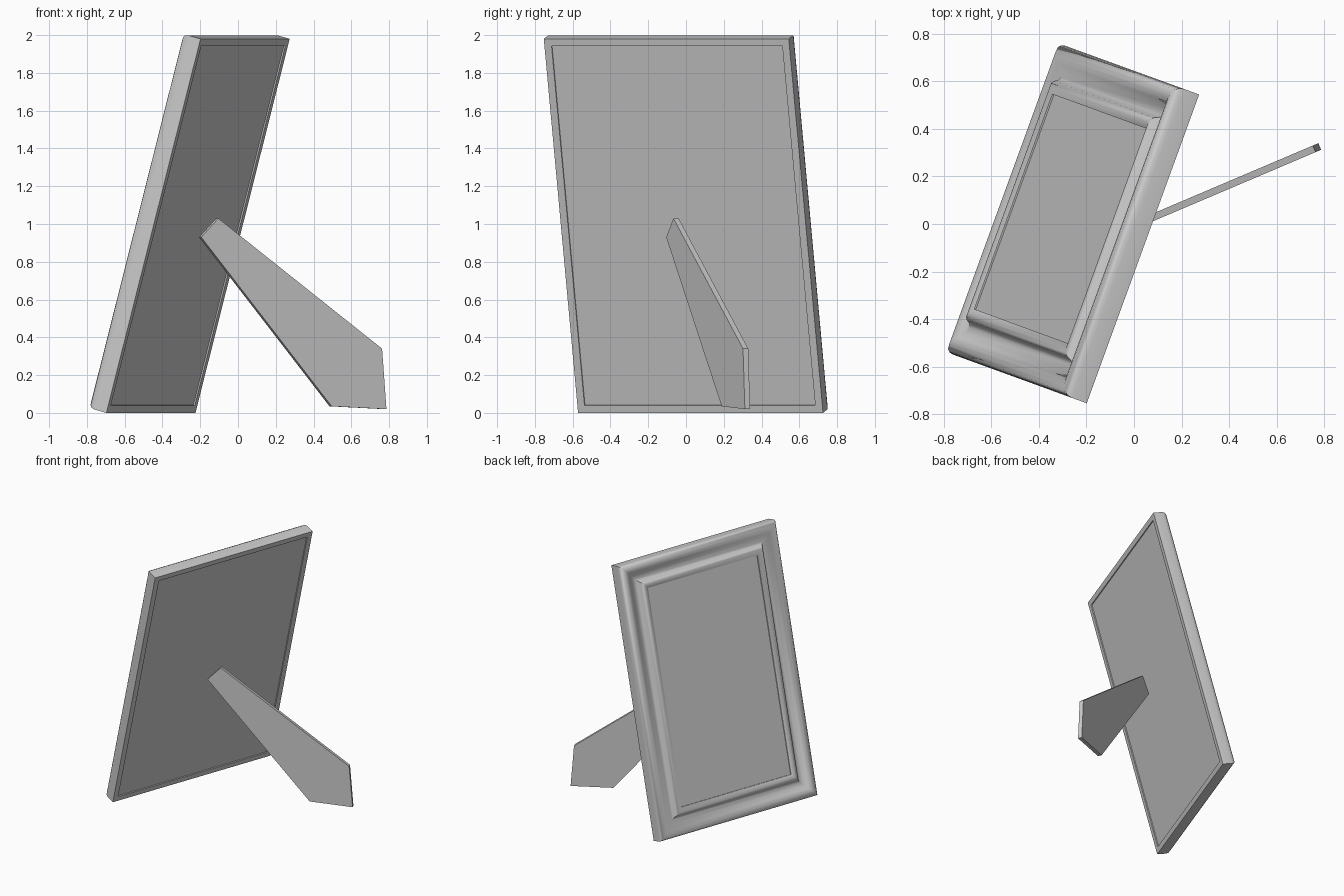
import bpy, bmesh
from math import radians, sin, cos
from mathutils import Matrix, Vector

if "Cube" in bpy.data.objects:
    bpy.data.objects.remove(bpy.data.objects["Cube"])

W, H = 1.38, 2.05           # outer size of the frame
TILT, TURN = radians(15), radians(20)

# Frame axes: across, up along the leaning frame, and out of the picture side
across = Vector((-sin(TURN), -cos(TURN), 0))
out = Vector((-cos(TURN) * cos(TILT), sin(TURN) * cos(TILT), sin(TILT)))
up = out.cross(across)
place = Matrix((across, up, out)).transposed().to_4x4()
place.translation = (-0.461, 0.077, 0)


def make(name, bm, angle, matrix=None):
    bmesh.ops.recalc_face_normals(bm, faces=bm.faces)
    if matrix:
        bm.transform(matrix)
    me = bpy.data.meshes.new(name)
    bm.to_mesh(me)
    bm.free()
    ob = bpy.data.objects.new(name, me)
    bpy.context.collection.objects.link(ob)
    bpy.ops.object.select_all(action='DESELECT')
    bpy.context.view_layer.objects.active = ob
    ob.select_set(True)
    bpy.ops.object.shade_smooth_by_angle(angle=radians(angle))
    return ob


def ring(bm, inset, depth):
    x, lo, hi = W / 2 - inset, inset, H - inset
    return [bm.verts.new((px, py, depth))
            for px, py in ((-x, lo), (x, lo), (x, hi), (-x, hi))]


# Moulding: (inset from outer edge, depth from back), from back rim to picture
profile = [(0.04, 0.008), (0.04, 0), (0, 0), (0, 0.07), (0.004, 0.088),
           (0.015, 0.102), (0.035, 0.11), (0.055, 0.108), (0.075, 0.095),
           (0.1, 0.08), (0.13, 0.075), (0.145, 0.087), (0.157, 0.108),
           (0.168, 0.117), (0.185, 0.117), (0.2, 0.112), (0.21, 0.107),
           (0.21, 0.1)]
bm = bmesh.new()
rings = [ring(bm, *p) for p in profile]
for a, b in zip(rings, rings[1:]):
    for i in range(4):
        j = (i + 1) % 4
        bm.faces.new((a[i], a[j], b[j], b[i]))
make("frame_moulding", bm, 50, place)

# Flat picture and back board closing the moulding
for name, (inset, depth), flip in (("picture", profile[-1], False),
                                   ("back_board", profile[0], True)):
    bm = bmesh.new()
    face = bm.faces.new(ring(bm, inset, depth))
    ob = make(name, bm, 30, place)
    want = -out if flip else out
    if ob.data.polygons[0].normal.dot(want) < 0:
        ob.data.flip_normals()

# Easel leg: a thin board cut to shape, standing in a turned vertical plane
outline = [(-0.2, 0.93), (-0.11, 1.03), (0.757, 0.34), (0.78, 0.02), (0.49, 0.035)]
half = Vector((-0.391, 0.92, 0)) * 0.015
bm = bmesh.new()
sides = []
for s in (-1, 1):
    vs = [bm.verts.new(Vector((x, 0.425 * x - 0.006, z)) + half * s) for x, z in outline]
    bm.faces.new(vs)
    sides.append(vs)
for i in range(5):
    j = (i + 1) % 5
    bm.faces.new((sides[0][i], sides[0][j], sides[1][j], sides[1][i]))
make("easel_leg", bm, 30)
